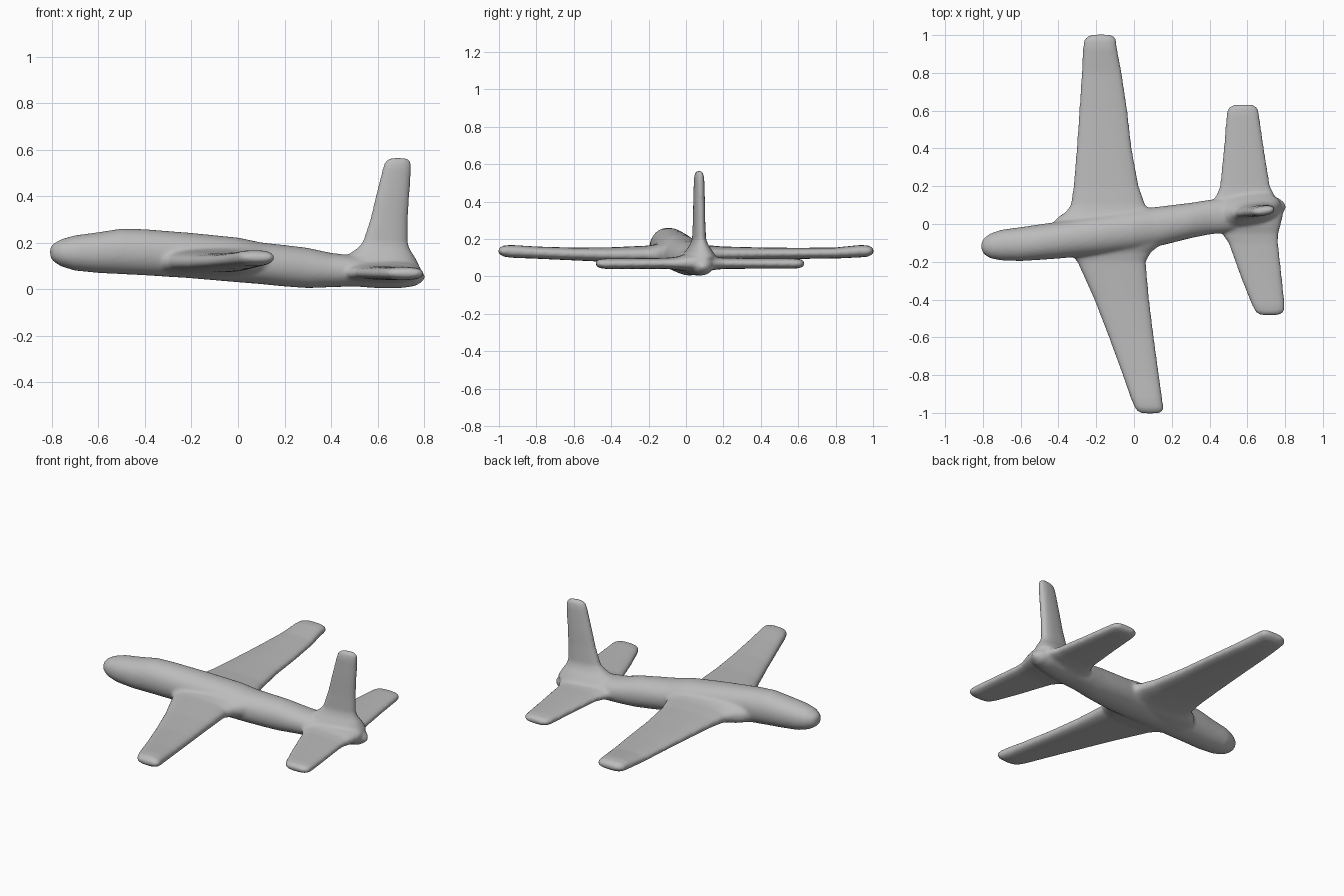
import bpy, bmesh, math
from mathutils import Vector

SIDES = 40


def section(center, u, v, power):
    """Closed superellipse ring with half-axes u and v."""
    ring = []
    for i in range(SIDES):
        a = 2 * math.pi * i / SIDES
        c, s = math.cos(a), math.sin(a)
        pu = math.copysign(abs(c) ** (2 / power), c)
        pv = math.copysign(abs(s) ** (2 / power), s)
        ring.append(Vector(center) + Vector(u) * pu + Vector(v) * pv)
    return ring


def loft(bm, rings):
    """Skin the rings and cap both ends."""
    loops = [[bm.verts.new(p) for p in r] for r in rings]
    faces = []
    for a, b in zip(loops, loops[1:]):
        for i in range(SIDES):
            j = (i + 1) % SIDES
            faces.append(bm.faces.new((a[i], a[j], b[j], b[i])))
    faces += [bm.faces.new(loops[0][::-1]), bm.faces.new(loops[-1])]
    bmesh.ops.recalc_face_normals(bm, faces=faces)


def fuselage(bm, stations):
    # station: x, y range, z range
    loft(bm, [section((x, (y0 + y1) / 2, (z0 + z1) / 2),
                      (0, (y1 - y0) / 2, 0), (0, 0, (z1 - z0) / 2), 2.1)
              for x, y0, y1, z0, z1 in stations])


def panel(bm, stations):
    # station: y, x range, z range
    loft(bm, [section(((x0 + x1) / 2, y, (z0 + z1) / 2),
                      ((x1 - x0) / 2, 0, 0), (0, 0, (z1 - z0) / 2), 2.6)
              for y, x0, x1, z0, z1 in stations])


def upright(bm, stations, y_mid, skew):
    # station: z, x range, half thickness; skew turns the fin to the body line
    loft(bm, [section(((x0 + x1) / 2, y_mid, z),
                      ((x1 - x0) / 2, skew * (x1 - x0) / 2, 0), (0, t, 0), 2.4)
              for z, x0, x1, t in stations])


bm = bmesh.new()

# Body with rounded nose and tail
fuselage(bm, [
    (-.808, -.135, -.10, .14, .18), (-.795, -.16, -.075, .12, .195),
    (-.76, -.182, -.05, .098, .215), (-.7, -.193, -.03, .08, .232),
    (-.6, -.196, -.017, .07, .245), (-.5, -.19, -.002, .065, .261),
    (-.4, -.183, .012, .06, .258), (-.2, -.165, .045, .047, .242),
    (0, -.142, .075, .03, .222), (.1, -.125, .088, .022, .201),
    (.2, -.1, .1, .012, .19), (.3, -.075, .112, .005, .178),
    (.4, -.055, .128, .009, .156), (.5, -.045, .135, .012, .145),
    (.6, -.02, .145, .005, .14), (.7, .01, .148, .005, .125),
    (.76, .035, .14, .013, .105), (.79, .06, .12, .03, .08),
    (.803, .08, .1, .045, .06)])

# Main wings, flared where they meet the body
panel(bm, [
    (-.04, -.46, .2, .05, .2), (.03, -.41, .15, .06, .187),
    (.065, -.36, .1, .07, .175), (.1, -.335, .06, .075, .168),
    (.2, -.32, .025, .083, .16), (.4, -.304, -.012, .09, .155),
    (.6, -.29, -.035, .094, .153), (.8, -.277, -.065, .096, .155),
    (.93, -.27, -.09, .102, .168), (.975, -.264, -.095, .106, .166),
    (.995, -.245, -.105, .118, .155), (1.003, -.22, -.13, .125, .148)])
panel(bm, [
    (-.03, -.47, .24, .05, .2), (-.11, -.41, .14, .055, .19),
    (-.15, -.345, .09, .062, .175), (-.2, -.3, .062, .07, .165),
    (-.4, -.21, .08, .077, .156), (-.6, -.133, .105, .086, .154),
    (-.8, -.06, .132, .095, .16), (-.93, -.014, .15, .1, .168),
    (-.975, .005, .156, .106, .166), (-.995, .022, .15, .118, .155),
    (-1.003, .045, .125, .125, .148)])

# Tailplane
panel(bm, [
    (.06, .36, .79, .02, .13), (.11, .405, .775, .028, .118),
    (.15, .435, .745, .035, .105), (.2, .455, .72, .04, .1),
    (.4, .475, .688, .042, .097), (.58, .49, .662, .042, .096),
    (.615, .498, .655, .046, .092), (.632, .53, .63, .058, .08)])
panel(bm, [
    (.05, .39, .79, .02, .13), (-.01, .425, .775, .028, .118),
    (-.05, .465, .765, .035, .105), (-.1, .5, .763, .04, .1),
    (-.3, .572, .785, .04, .097), (-.43, .625, .798, .04, .096),
    (-.465, .642, .795, .046, .092), (-.483, .67, .765, .058, .08)])

# Upright fin
upright(bm, [
    (.1, .4, .78, .09), (.14, .46, .76, .065), (.17, .505, .74, .045),
    (.2, .535, .73, .034), (.3, .568, .73, .03), (.4, .592, .737, .029),
    (.52, .622, .745, .026), (.55, .632, .743, .021), (.565, .655, .725, .012)],
    .07, .13)

mesh = bpy.data.meshes.new("airplane")
bm.to_mesh(mesh)
bm.free()
plane = bpy.data.objects.new("airplane", mesh)
bpy.context.collection.objects.link(plane)

grey = bpy.data.materials.new("plain grey")
grey.diffuse_color = (.5, .5, .5, 1)
mesh.materials.append(grey)

# Fuse the parts into one soft skin
fuse = plane.modifiers.new("fuse", 'REMESH')
fuse.mode = 'VOXEL'
fuse.voxel_size = .009
fuse.use_smooth_shade = True
soften = plane.modifiers.new("soften", 'SMOOTH')
soften.factor = .5
soften.iterations = 8
